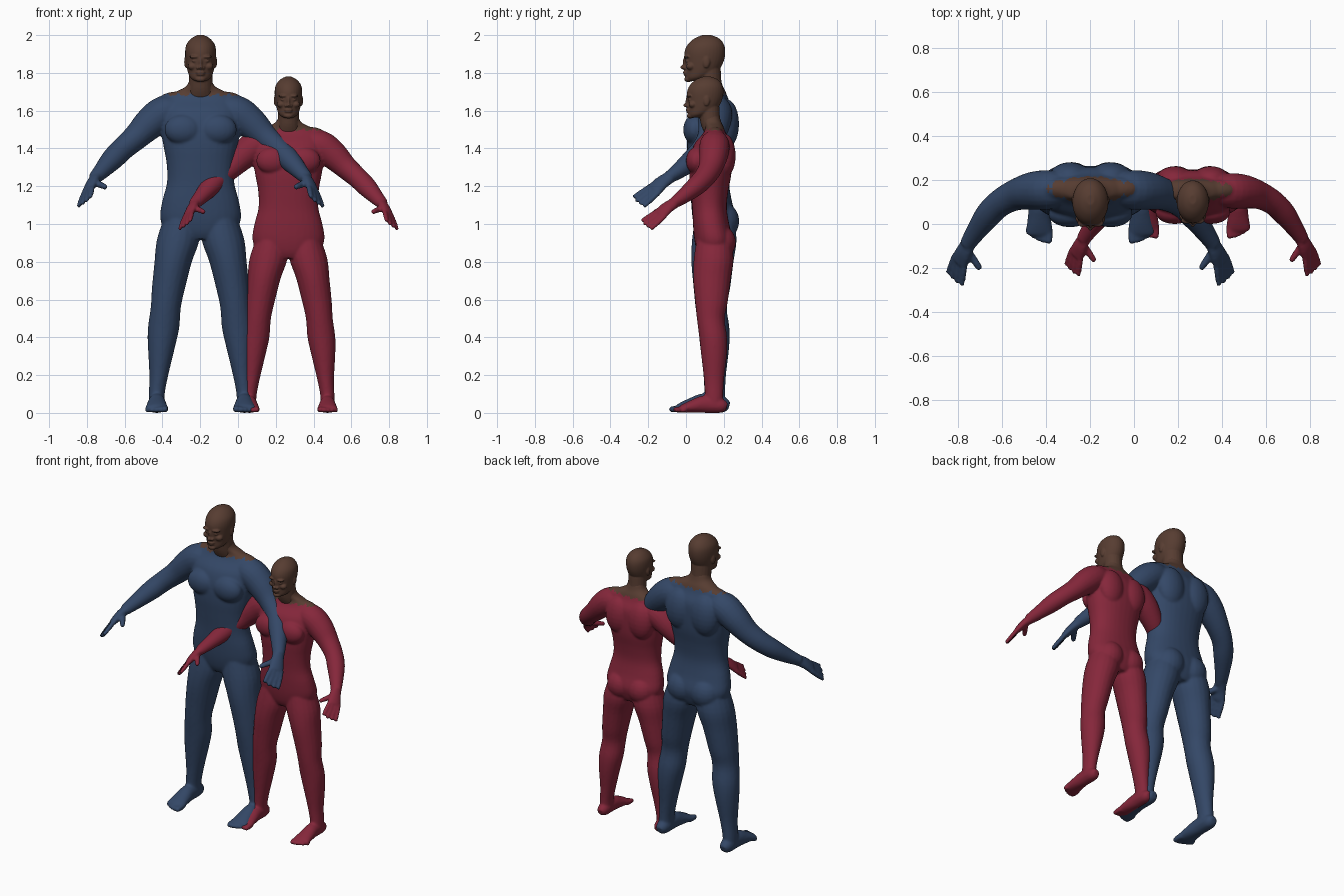
import bpy, bmesh
from math import sin, cos, pi
from mathutils import Vector, Matrix

cube = bpy.data.objects.get("Cube")
if cube:
    bpy.data.objects.remove(cube, do_unlink=True)


def material(name, rgb):
    m = bpy.data.materials.new(name)
    m.use_nodes = True
    m.diffuse_color = (*rgb, 1)
    m.node_tree.nodes["Principled BSDF"].inputs["Base Color"].default_value = (*rgb, 1)
    return m


SKIN = material("brown skin", (0.095, 0.046, 0.031))
BLUE = material("blue suit", (0.034, 0.064, 0.135))
RED = material("red suit", (0.235, 0.02, 0.043))
ACROSS = Vector((1, 0, 0))


def spline(p, steps=4):
    """Smooth the ring list with a Catmull-Rom curve."""
    p = [Vector(q) for q in p]
    out = []
    for i in range(len(p) - 1):
        a, b, c, d = p[max(i - 1, 0)], p[i], p[i + 1], p[min(i + 2, len(p) - 1)]
        for k in range(steps):
            t = k / steps
            out.append(0.5 * (2 * b + (c - a) * t + (2 * a - 5 * b + 4 * c - d) * t * t
                              + (3 * b - a - 3 * c + d) * t ** 3))
    return out + [p[-1]]


def loft(bm, rings, side=1, ref=ACROSS, n=20, flat=False, power=1.0):
    """Closed tube through rings of (x, y, z, radius along ref, other radius)."""
    rings = spline(rings)
    centres = [Vector((r[0] * side, r[1], r[2])) for r in rings]
    ref = Vector((ref[0] * side, ref[1], ref[2]))
    loops = []
    for i, c in enumerate(centres):
        t = centres[min(i + 1, len(rings) - 1)] - centres[max(i - 1, 0)]
        t = Vector((0, 0, 1)) if flat else t.normalized()
        u = (ref - t * ref.dot(t)).normalized()
        v = t.cross(u)
        loop = []
        for k in range(n):
            ca, sa = cos(2 * pi * k / n), sin(2 * pi * k / n)
            ca = abs(ca) ** power * (1 if ca > 0 else -1)
            sa = abs(sa) ** power * (1 if sa > 0 else -1)
            loop.append(bm.verts.new(c + u * rings[i][3] * ca + v * rings[i][4] * sa))
        loops.append(loop)
    for a, b in zip(loops, loops[1:]):
        for k in range(n):
            bm.faces.new((a[k], a[(k + 1) % n], b[(k + 1) % n], b[k]))
    bm.faces.new(loops[0])
    bm.faces.new(loops[-1])


def blob(bm, centre, radii, side=1):
    c = Vector((centre[0] * side, centre[1], centre[2]))
    bmesh.ops.create_uvsphere(bm, u_segments=20, v_segments=12, radius=1,
                              matrix=Matrix.Translation(c) @ Matrix.Diagonal((*radii, 1)))


def digit(bm, a, b, r, side):
    """Finger or toe: a rounded rod from a to b."""
    a, b = Vector(a), Vector(b)
    m = a.lerp(b, 0.55)
    loft(bm, [(*a, r, r), (*m, r, r), (*b, r * 0.85, r * 0.85)], side, Vector((0.6, 0.5, -0.6)), 10)
    blob(bm, b, (r * 0.85,) * 3, side)


def arm(bm, s):
    loft(bm, [(.11, .155, 1.60, .075, .075), (.19, .155, 1.59, .09, .09),
              (.265, .15, 1.535, .086, .086), (.34, .132, 1.462, .07, .072),
              (.41, .095, 1.40, .062, .064), (.465, .04, 1.345, .06, .058),
              (.52, -.035, 1.285, .046, .044), (.56, -.095, 1.243, .036, .032)], s)
    # palm, fingers and thumb
    w = Vector((-.65, -.5, .55))
    loft(bm, [(.55, -.08, 1.25, .034, .03), (.573, -.125, 1.222, .042, .026),
              (.59, -.16, 1.19, .047, .022), (.597, -.175, 1.178, .044, .018)], s, w)
    for k in (-1.5, -.5, .5, 1.5):
        reach = 1 - .06 * abs(k - .5)
        root = Vector((.593, -.16, 1.187)) + w * k * .023
        tip = Vector((.616, -.252, 1.116)) + w * k * .033
        digit(bm, root, root.lerp(tip, reach), .0145, s)
    digit(bm, (.562, -.115, 1.222), (.507, -.195, 1.197), .018, s)


def leg(bm, s):
    loft(bm, [(.10, .15, 1.04, .09, .10), (.118, .15, .92, .113, .118),
              (.145, .14, .80, .099, .112), (.17, .137, .66, .088, .097),
              (.184, .133, .56, .08, .083), (.196, .147, .45, .083, .083),
              (.207, .152, .35, .072, .077), (.221, .152, .2, .05, .06),
              (.232, .152, .1, .042, .055), (.232, .152, .04, .043, .055)], s, flat=True)
    # foot and toes
    loft(bm, [(.232, .228, .034, .022, .022), (.232, .195, .042, .04, .042),
              (.232, .1, .052, .045, .052), (.232, .03, .04, .053, .04),
              (.232, -.03, .026, .06, .026), (.232, -.05, .02, .055, .018)], s)
    for k in range(5):
        x = .189 + .0235 * k
        r = .019 - .0015 * k
        digit(bm, (x, -.02, r + .004), (x, -.075 + .004 * k * k * .6, r), r, s)


def build_body(bm):
    loft(bm, [(0, .15, .92, .10, .08), (0, .15, .96, .18, .10), (0, .15, 1.03, .214, .115),
              (0, .135, 1.12, .203, .108), (0, .125, 1.22, .178, .103),
              (0, .125, 1.32, .18, .112), (0, .13, 1.42, .198, .125),
              (0, .135, 1.52, .213, .125), (0, .145, 1.60, .212, .11),
              (0, .155, 1.66, .19, .07), (0, .155, 1.70, .13, .055),
              (0, .14, 1.73, .075, .055), (0, .13, 1.77, .058, .053)], n=32, flat=True, power=.9)
    for s in (1, -1):
        arm(bm, s)
        leg(bm, s)
        blob(bm, (.085, .192, 1.015), (.098, .09, .10), s)     # buttock
        blob(bm, (.092, .045, 1.50), (.10, .06, .08), s)       # chest
        blob(bm, (.092, .215, 1.53), (.095, .066, .13), s)     # shoulder blade
        blob(bm, (.12, .16, 1.642), (.115, .055, .06), s)      # shoulder top


def build_head(bm):
    loft(bm, [(0, .15, 1.67, .072, .058), (0, .132, 1.72, .064, .059),
              (0, .12, 1.82, .062, .064)], flat=True)
    loft(bm, [(0, .038, 1.756, .03, .034), (0, .06, 1.775, .055, .06),
              (0, .085, 1.81, .069, .086), (0, .096, 1.86, .078, .103),
              (0, .10, 1.91, .082, .108), (0, .105, 1.95, .075, .096),
              (0, .11, 1.982, .05, .066), (0, .11, 2.0, .018, .024)], n=32, flat=True)
    blob(bm, (0, -.014, 1.83), (.012, .017, .012))             # nose
    blob(bm, (0, -.004, 1.855), (.009, .014, .03))
    blob(bm, (0, -.001, 1.803), (.026, .016, .006))            # lips
    blob(bm, (0, .002, 1.791), (.023, .016, .006))
    blob(bm, (0, .012, 1.767), (.028, .022, .016))             # chin
    for s in (1, -1):
        blob(bm, (.014, -.006, 1.827), (.01, .011, .009), s)   # nostril
        blob(bm, (.032, .004, 1.885), (.029, .018, .008), s)   # brow
        blob(bm, (.032, .008, 1.863), (.015, .013, .007), s)   # eye
        blob(bm, (.043, .025, 1.835), (.025, .024, .02), s)    # cheek
        blob(bm, (.078, .108, 1.858), (.009, .019, .032), s)   # ear


def fuse(name, builder, voxel, smooth, mats, place, rule):
    """Merge overlapping shapes into one skin, colour it and place it."""
    bm = bmesh.new()
    builder(bm)
    bmesh.ops.recalc_face_normals(bm, faces=bm.faces)
    mesh = bpy.data.meshes.new(name)
    bm.to_mesh(mesh)
    bm.free()
    ob = bpy.data.objects.new(name, mesh)
    bpy.context.collection.objects.link(ob)
    rem = ob.modifiers.new("Fuse", 'REMESH')
    rem.mode, rem.voxel_size = 'VOXEL', voxel
    sm = ob.modifiers.new("Smooth", 'SMOOTH')
    sm.factor, sm.iterations = 0.5, smooth
    bpy.context.view_layer.update()
    dg = bpy.context.evaluated_depsgraph_get()
    final = bpy.data.meshes.new_from_object(ob.evaluated_get(dg))
    ob.modifiers.clear()
    ob.data = final
    bpy.data.meshes.remove(mesh)
    final.name = name
    final.materials.clear()
    for m in mats:
        final.materials.append(m)
    for p in final.polygons:
        p.use_smooth = True
        p.material_index = rule(p.center)
    final.transform(place)


def neckline(c):
    """Ragged collar: bare skin above it."""
    return int(c.z > 1.684 + .006 * sin(95 * c.x) + .004 * sin(210 * c.x + 1))


for label, suit, spot, size in (("tall", BLUE, (-.198, 0, 0), 1.0),
                                ("short", RED, (.267, .013, 0), .89)):
    place = Matrix.Translation(spot) @ Matrix.Scale(size, 4)
    fuse(label + "_figure_body", build_body, .008, 4, (suit, SKIN), place, neckline)
    fuse(label + "_figure_head", build_head, .005, 2, (SKIN,), place, lambda c: 0)
